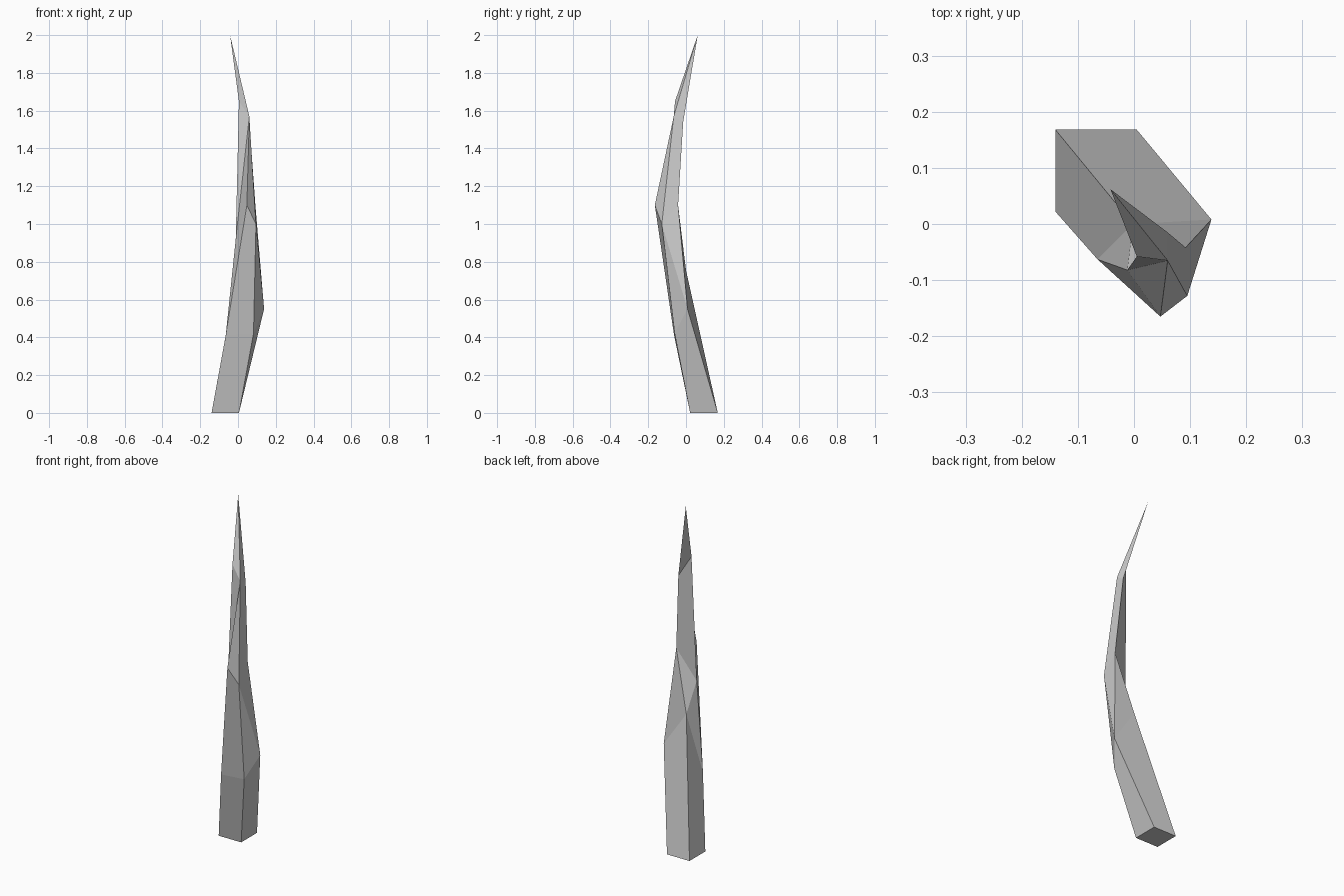
import bpy, bmesh

if "Cube" in bpy.data.objects:
    bpy.data.objects.remove(bpy.data.objects["Cube"])

# Cross-sections of the curved spike, each listed front-left first, counter-clockwise
sections = [
    [(-.14, .022, 0), (.005, .022, 0), (.005, .168, 0), (-.14, .168, 0)],
    [(-.065, -.063, .41), (.082, -.06, .42), (.138, .008, .55), (-.002, 0, .755)],
    [(.047, -.165, 1.1), (.095, -.128, 1.0), (.092, -.042, 1.1), (-.012, -.082, .92)],
    [(.06, -.065, 1.57), (.06, -.015, 1.54), (.005, -.058, 1.65)],
]
tip_point = (-.042, .062, 2)

bm = bmesh.new()
base, low, mid, top = [[bm.verts.new(p) for p in s] for s in sections]
tip = bm.verts.new(tip_point)

# Square base and lower shaft
bm.faces.new(base[::-1])
for i in range(4):
    j = (i + 1) % 4
    bm.faces.new((base[i], base[j], low[j], low[i]))

# Twisted middle facets
a, b, c, d = low
f, g, h, k = mid
for face in ((a, b, g, f), (b, c, g), (c, h, g), (c, d, h), (d, k, h), (d, a, k), (a, f, k)):
    bm.faces.new(face)

# Upper shaft narrows to three sides
q, r, p = top
for face in ((f, g, q), (g, h, r, q), (h, k, p, r), (k, q, p), (k, f, q)):
    bm.faces.new(face)

# Pointed tip
for i in range(3):
    bm.faces.new((top[i], top[(i + 1) % 3], tip))

bmesh.ops.recalc_face_normals(bm, faces=bm.faces)
mesh = bpy.data.meshes.new("curved_spike")
bm.to_mesh(mesh)
bm.free()
bpy.context.collection.objects.link(bpy.data.objects.new("curved_spike", mesh))
